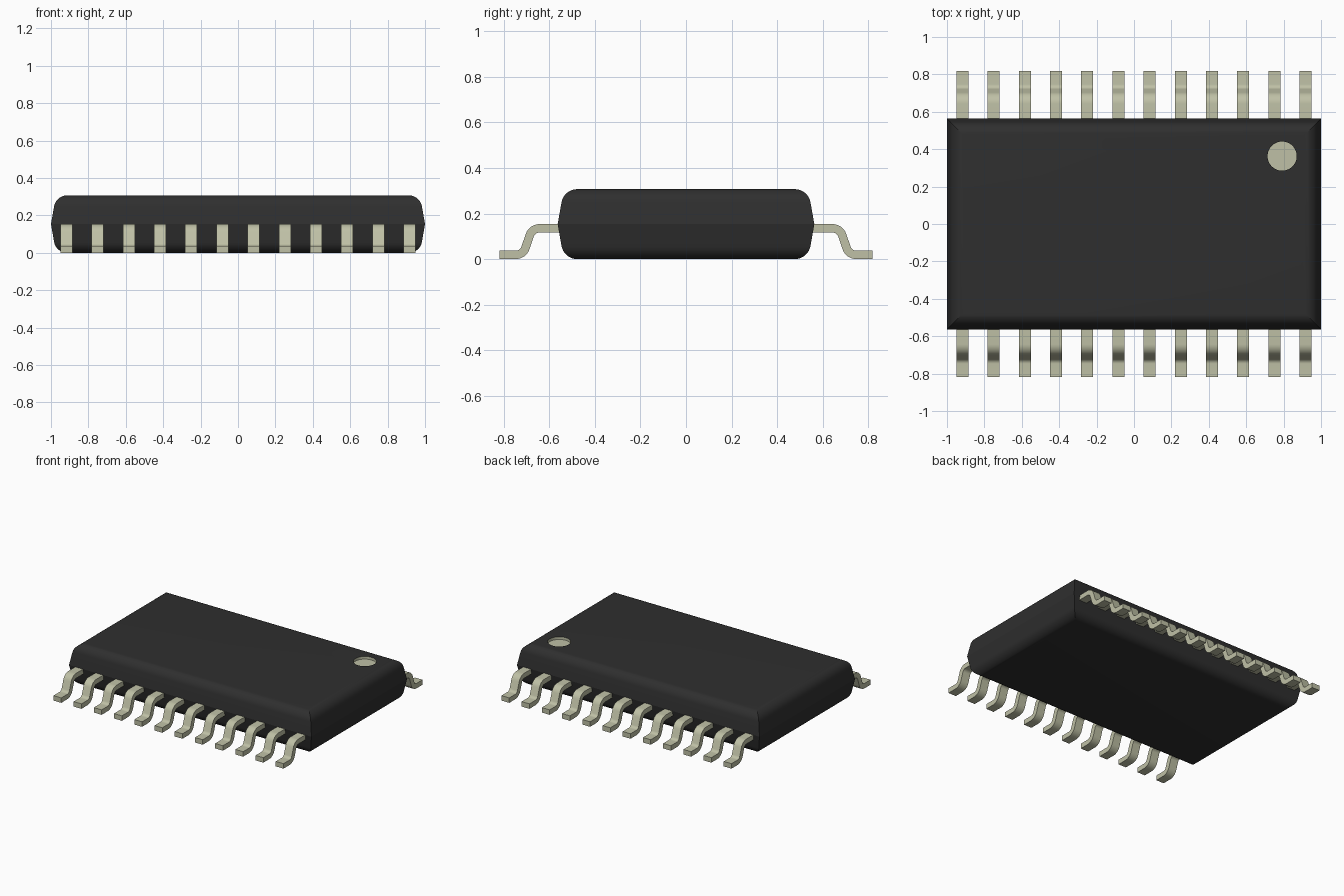
import bpy, bmesh, math
from mathutils import Vector

cube = bpy.data.objects.get("Cube")
if cube:
    bpy.data.objects.remove(cube, do_unlink=True)

HALF_X, HALF_Y, HEIGHT = 1.0, 0.563, 0.307
MID = HEIGHT / 2


def material(name, rgb):
    m = bpy.data.materials.new(name)
    m.use_nodes = True
    m.diffuse_color = (*rgb, 1)
    m.node_tree.nodes["Principled BSDF"].inputs["Base Color"].default_value = (*rgb, 1)
    return m


black = material("black_plastic", (0.028, 0.028, 0.028))
metal = material("dull_metal", (0.52, 0.53, 0.38))


def finish(bm, name, mats):
    bmesh.ops.recalc_face_normals(bm, faces=bm.faces)
    mesh = bpy.data.meshes.new(name)
    bm.to_mesh(mesh)
    bm.free()
    for m in mats:
        mesh.materials.append(m)
    obj = bpy.data.objects.new(name, mesh)
    bpy.context.collection.objects.link(obj)
    return obj


def smooth(obj, degrees):
    bpy.ops.object.select_all(action='DESELECT')
    obj.select_set(True)
    bpy.context.view_layer.objects.active = obj
    bpy.ops.object.shade_smooth_by_angle(angle=math.radians(degrees))


def skin(bm, rings):
    """Bridge a list of vertex rings and cap both ends."""
    for a, b in zip(rings, rings[1:]):
        n = len(a)
        for i in range(n):
            bm.faces.new((a[i], a[(i + 1) % n], b[(i + 1) % n], b[i]))
    bm.faces.new(rings[0])
    bm.faces.new(rings[-1])


# Body: stacked rectangles, drafted sides and rounded top and bottom edges
radius, draft, steps = 0.07, math.radians(10), 8
zc = MID - radius
tangent = (zc + radius * math.sin(draft)) * math.tan(draft)
centre = tangent + radius * math.cos(draft)
upper = []
for i in range(steps + 1):
    a = draft + (math.pi / 2 - draft) * i / steps
    upper.append((centre - radius * math.cos(a), zc + radius * math.sin(a)))
profile = [(d, -z) for d, z in reversed(upper)] + [(0, 0)] + upper
bm = bmesh.new()
rings = []
for d, z in profile:
    x, y = HALF_X - d, HALF_Y - d
    rings.append([bm.verts.new((sx * x, sy * y, MID + z))
                  for sx, sy in ((-1, -1), (1, -1), (1, 1), (-1, 1))])
skin(bm, rings)
body = finish(bm, "body", [black, metal])

# Shallow round pin-one recess with a metal-coloured lining
bm = bmesh.new()
bmesh.ops.create_cone(bm, cap_ends=True, segments=48, radius1=0.078,
                      radius2=0.078, depth=0.04)
bmesh.ops.translate(bm, verts=bm.verts, vec=(0.792, 0.363, HEIGHT))
for f in bm.faces:
    f.material_index = 1
cutter = finish(bm, "recess_cutter", [black, metal])
cutter.hide_render = True
cut = body.modifiers.new("recess", 'BOOLEAN')
cut.operation, cut.solver, cut.object = 'DIFFERENCE', 'EXACT', cutter
bpy.context.view_layer.objects.active = body
bpy.ops.object.modifier_apply(modifier=cut.name)
bpy.data.objects.remove(cutter, do_unlink=True)
smooth(body, 15)

# Lead centre line in the (y, z) plane, with two rounded bends
THICK, WIDTH, BEND = 0.037, 0.064, 0.045
corners = [Vector(p) for p in ((0.5, MID - THICK / 2), (0.675, MID - THICK / 2),
                               (0.715, THICK / 2), (0.819, THICK / 2))]
slope = corners[2] - corners[1]
turn = math.atan2(-slope.y, slope.x)
cut_back = BEND * math.tan(turn / 2)
path = [(corners[0], 0.0)]
for k, sign in ((1, 1), (2, -1)):
    start_angle = 0.0 if k == 1 else -turn
    heading = Vector((math.cos(start_angle), math.sin(start_angle)))
    start = corners[k] - heading * cut_back
    side = Vector((heading.y, -heading.x)) * sign
    pivot = start + side * BEND
    for i in range(9):
        ang = start_angle - sign * turn * i / 8
        normal = Vector((-math.sin(ang), math.cos(ang))) * sign
        path.append((pivot + normal * BEND, ang))
path.append((corners[3], 0.0))


def lead(name, x, side):
    bm = bmesh.new()
    rings = []
    for p, ang in path:
        n = Vector((-math.sin(ang), math.cos(ang))) * THICK / 2
        rings.append([bm.verts.new((x + w * WIDTH / 2, side * q.x, q.y))
                      for w, q in ((-1, p - n), (1, p - n), (1, p + n), (-1, p + n))])
    skin(bm, rings)
    smooth(finish(bm, name, [metal]), 30)


COUNT, PITCH = 12, 0.1667
for side, label in ((-1, "front"), (1, "back")):
    for i in range(COUNT):
        lead(f"{label}_lead_{i + 1}", (i - (COUNT - 1) / 2) * PITCH, side)
